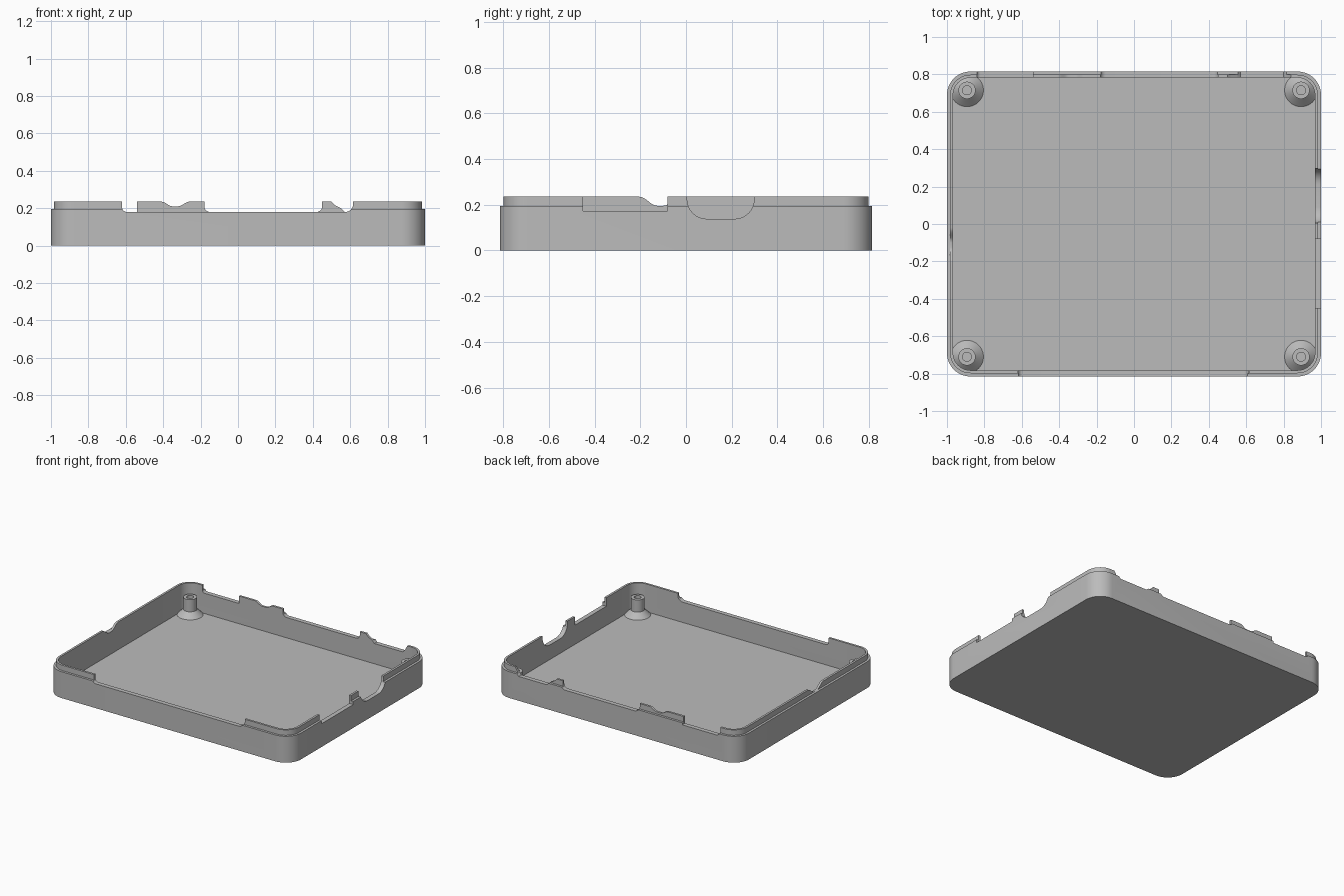
import bpy, bmesh
from math import sin, cos, pi

cube = bpy.data.objects.get("Cube")
if cube:
    bpy.data.objects.remove(cube)

grey = bpy.data.materials.new("plain grey")
grey.use_nodes = True
colour = (0.5, 0.5, 0.5, 1)
grey.diffuse_color = colour
grey.node_tree.nodes["Principled BSDF"].inputs["Base Color"].default_value = colour

HX, HY, RADIUS = 1.0, 0.815, 0.125
FLOOR, LEDGE, LIP, RIM = 0.03, 0.195, 0.235, 0.18


def make_object(name, bm):
    bmesh.ops.recalc_face_normals(bm, faces=bm.faces)
    mesh = bpy.data.meshes.new(name)
    bm.to_mesh(mesh)
    bm.free()
    mesh.materials.append(grey)
    obj = bpy.data.objects.new(name, mesh)
    bpy.context.collection.objects.link(obj)
    return obj


def smooth(obj):
    bpy.ops.object.select_all(action='DESELECT')
    obj.select_set(True)
    bpy.context.view_layer.objects.active = obj
    bpy.ops.object.shade_smooth_by_angle(angle=pi / 6)


def rounded_loop(bm, inset, z, steps=12):
    r = RADIUS - inset
    verts = []
    for k, (sx, sy) in enumerate([(1, 1), (-1, 1), (-1, -1), (1, -1)]):
        for i in range(steps + 1):
            a = (k + i / steps) * pi / 2
            verts.append(bm.verts.new((sx * (HX - RADIUS) + r * cos(a),
                                       sy * (HY - RADIUS) + r * sin(a), z)))
    return verts


def skin(bm, loops):
    n = len(loops[0])
    for a, b in zip(loops, loops[1:]):
        for i in range(n):
            j = (i + 1) % n
            bm.faces.new((a[i], a[j], b[j], b[i]))
    bm.faces.new(loops[0])
    bm.faces.new(loops[-1])


# Tray: floor, outer wall, ledge and thin raised lip
bm = bmesh.new()
skin(bm, [rounded_loop(bm, d, z) for d, z in
          [(0, 0), (0, LEDGE), (0.017, LEDGE), (0.017, LIP), (0.033, LIP), (0.033, FLOOR)]])
tray = make_object("tray", bm)


# Openings: outlines along a wall, as (distance, height) points
def slot(u0, u1, z, r0, r1, top=0.3):
    """Straight sides with rounded lower corners."""
    pts = [(u0, top)]
    for centre, r, start in ((u0 + r0, r0, pi), (u1 - r1, r1, 1.5 * pi)):
        for i in range(9 if r else 1):
            a = start + i / 8 * pi / 2
            pts.append((centre + r * cos(a), z + r + r * sin(a)))
    return pts + [(u1, top)]


def dip(u0, u1, z, ramp):
    """Shallow notch with S-shaped sides."""
    side = [(ramp * i / 8, LIP + (z - LIP) * (1 - cos(pi * i / 8)) / 2) for i in range(9)]
    return ([(u0, 0.3)] + [(u0 + d, h) for d, h in side]
            + [(u1 - d, h) for d, h in reversed(side)] + [(u1, 0.3)])


port_gap = [(0.5, 0.3), (0.5, LIP), (0.52, 0.215), (0.55, 0.2), (0.57, RIM),
            (0.8, RIM), (0.82, 0.2), (0.84, LIP), (0.84, 0.3)]
openings = {
    "front": [slot(-0.62, 0.615, RIM, 0.025, 0.04)],
    "back": [slot(-0.84, -0.54, RIM, 0.02, 0), dip(-0.41, -0.26, 0.21, 0.06),
             slot(-0.18, 0.45, RIM, 0.03, 0.03), port_gap],
    "right": [slot(-0.45, -0.08, 0.172, 0, 0), slot(0.005, 0.298, 0.138, 0.085, 0.085)],
    "left": [dip(-0.205, -0.02, LEDGE, 0.08)],
}

bm = bmesh.new()
for wall, outlines in openings.items():
    sign = 1 if wall in ("back", "right") else -1
    for pts in outlines:
        loops = []
        for depth in (-0.06, 0.05):
            if wall in ("front", "back"):
                loops.append([bm.verts.new((u, sign * (HY + depth), z)) for u, z in pts])
            else:
                loops.append([bm.verts.new((sign * (HX + depth), u, z)) for u, z in pts])
        skin(bm, loops)
cutter = make_object("opening_cutter", bm)
cutter.hide_render = True

mod = tray.modifiers.new("openings", 'BOOLEAN')
mod.operation = 'DIFFERENCE'
mod.solver = 'EXACT'
mod.object = cutter
bpy.context.view_layer.objects.active = tray
bpy.ops.object.modifier_apply(modifier=mod.name)
bpy.data.objects.remove(cutter)
smooth(tray)

# Corner screw posts: flared foot, round post, blind hole
POST = [(0.088, 0), (0.088, FLOOR), (0.046, 0.07), (0.046, 0.16), (0.024, 0.16), (0.024, 0.08)]
for x, side in ((0.893, "left"), (-0.893, "right")):
    for y, end in ((-0.71, "front"), (0.715, "back")):
        bm = bmesh.new()
        skin(bm, [[bm.verts.new((x + r * cos(i * pi / 20), y + r * sin(i * pi / 20), z))
                   for i in range(40)] for r, z in POST])
        smooth(make_object(f"{end}_{side}_screw_post", bm))
